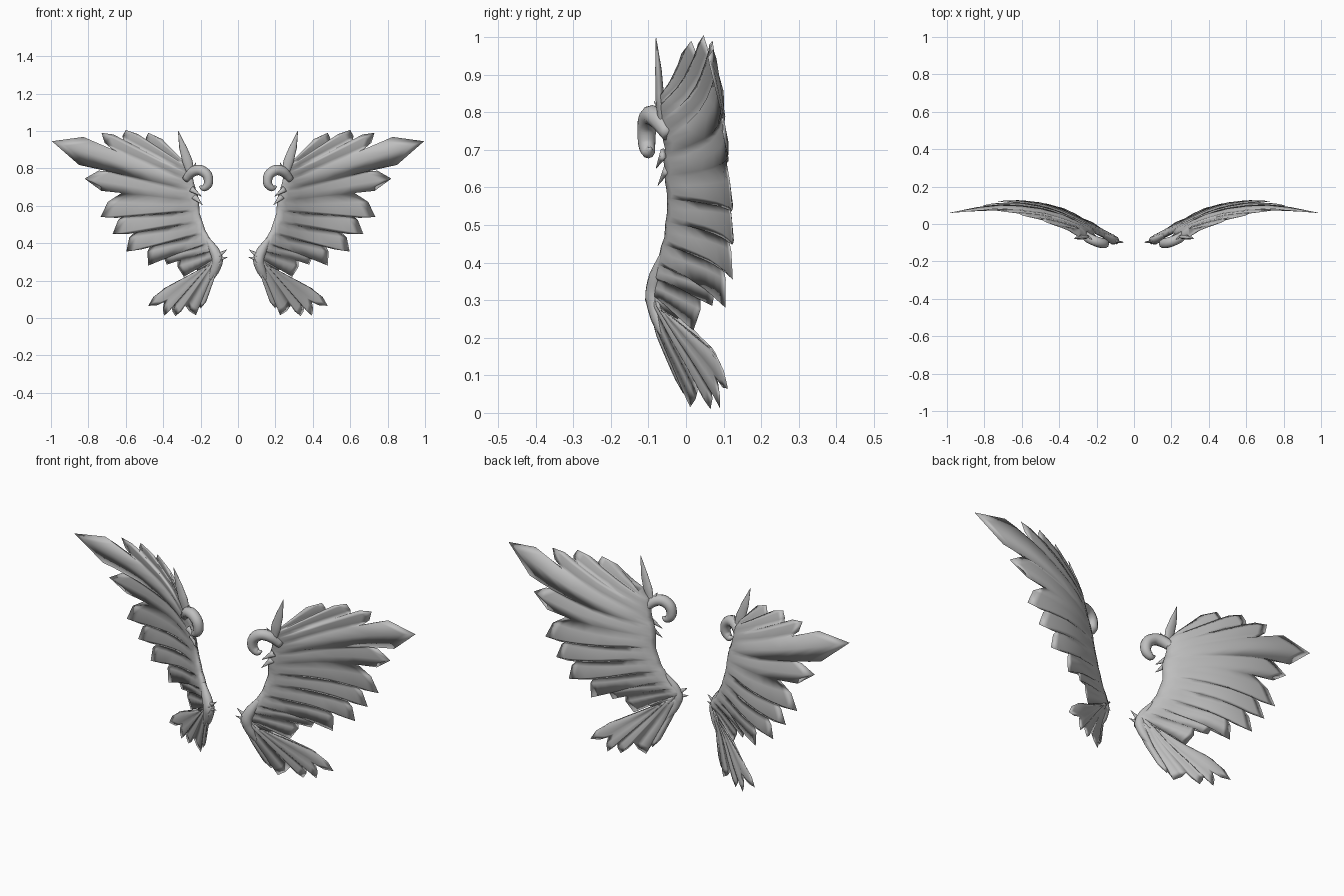
import bpy, bmesh, math
from mathutils import Vector

if "Cube" in bpy.data.objects:
    bpy.data.objects.remove(bpy.data.objects["Cube"])

grey = bpy.data.materials.new("plain grey")
grey.diffuse_color = (0.52, 0.52, 0.52, 1)
grey.use_nodes = True
grey.node_tree.nodes["Principled BSDF"].inputs["Base Color"].default_value = grey.diffuse_color


def lerp_path(pts, t):
    """Point at fraction t of a polyline, segments counted evenly."""
    s = t * (len(pts) - 1)
    i = min(int(s), len(pts) - 2)
    return Vector(pts[i]).lerp(Vector(pts[i + 1]), s - i)


# front-to-back sweep of the wing, as depth over width
SWEEP = [(0.05, -0.11), (0.13, -0.07), (0.21, -0.025), (0.29, 0.02), (0.38, 0.07),
         (0.48, 0.105), (0.6, 0.125), (0.735, 0.128), (0.85, 0.11), (1.0, 0.075)]


def sweep(x):
    for (x0, y0), (x1, y1) in zip(SWEEP, SWEEP[1:]):
        if x <= x1:
            return y0 + (y1 - y0) * (x - x0) / (x1 - x0)
    return SWEEP[-1][1]


def wing_depth(x, z):
    t = max(0, (z - 0.35) / 0.65)
    return sweep(x) - 0.14 * (1.15 - x) * t * t


def plume_depth(x, z):
    return sweep(x) + 0.2 * max(0, 0.2 - z) * max(0, 1.2 - 2 * x)


def finish(name, rings):
    """Skin closed rings into a smooth capped body, mirrored to both sides."""
    bm = bmesh.new()
    loops = [[bm.verts.new(p) for p in ring] for ring in rings]
    n = len(loops[0])
    for a, b in zip(loops, loops[1:]):
        for j in range(n):
            k = (j + 1) % n
            bm.faces.new((a[j], a[k], b[k], b[j]))
    bm.faces.new(loops[0])
    bm.faces.new(loops[-1][::-1])
    bmesh.ops.recalc_face_normals(bm, faces=bm.faces)
    for f in bm.faces:
        f.smooth = True
    me = bpy.data.meshes.new(name)
    bm.to_mesh(me)
    bm.free()
    me.materials.append(grey)
    ob = bpy.data.objects.new(name, me)
    bpy.context.collection.objects.link(ob)
    ob.modifiers.new("mirror", 'MIRROR')
    return ob


ROWS = [0, 0.03, 0.1, 0.22, 0.36, 0.5, 0.64, 0.78, 0.9, 1]
THICK = [0, 0.016, 0.024, 0.02, 0.014, 0.011, 0.009, 0.007, 0.004, 0]


def feather_fan(name, spine, edge, depth, scale=1.0, bulge=0.14):
    """Thin sheet from spine to a feathered edge (valley, tip, valley, ...)."""
    cols = []
    for i, p in enumerate(edge):
        p = Vector(p)
        tip = i % 2 == 1
        cols.append((p, 1.0 if tip else 0.4))
        if i + 1 < len(edge):
            q = Vector(edge[i + 1])
            d = q - p
            out = Vector((-d.y, d.x)) * bulge     # leaf-shaped feather sides
            cols.append(((p + q) / 2 + out, 0.6))
    rings = []
    for c, (o, ridge) in enumerate(cols):
        s = lerp_path(spine, c / (len(cols) - 1))
        pts = [s.lerp(o, r) for r in ROWS]
        front, back = [], []
        for k, (p, r, h) in enumerate(zip(pts, ROWS, THICK)):
            h *= scale * (1 + (ridge - 1) * r)
            y = depth(p.x, p.y)
            front.append((p.x, y - h, p.y))
            if 0 < k < len(ROWS) - 1:
                back.append((p.x, y + h, p.y))
        rings.append(front + back[::-1])
    return finish(name, rings)


def tube(name, path, radii, flat=1.0, sides=10, steps=4):
    """Tapered rounded tube along a path, flattened in depth."""
    n = (len(path) - 1) * steps
    centres = [lerp_path(path, i / n) for i in range(n + 1)]
    for _ in range(3):
        centres[1:-1] = [(a + 2 * b + c) / 4 for a, b, c
                         in zip(centres, centres[1:], centres[2:])]
    rings = []
    for i, c in enumerate(centres):
        d = (centres[min(i + 1, n)] - centres[max(i - 1, 0)]).normalized()
        u = d.cross(Vector((0, 1, 0))).normalized()
        v = d.cross(u) * flat
        r = lerp_path([(q, 0) for q in radii], i / n).x
        rings.append([c + (u * math.cos(a) + v * math.sin(a)) * r
                      for a in (math.tau * j / sides for j in range(sides))])
    return finish(name, rings)


# main wing: leading edge, then feather valleys and tips from top to bottom
feather_fan("wing",
            [(0.29, 0.84), (0.25, 0.79), (0.235, 0.72), (0.21, 0.64), (0.205, 0.56),
             (0.175, 0.47), (0.13, 0.39), (0.085, 0.34), (0.13, 0.28)],
            [(0.36, 0.89), (0.48, 0.99), (0.49, 0.93), (0.60, 1.005), (0.615, 0.94),
             (0.73, 0.99), (0.67, 0.90), (0.995, 0.945), (0.66, 0.785), (0.82, 0.745),
             (0.62, 0.67), (0.735, 0.54), (0.575, 0.575), (0.67, 0.45), (0.53, 0.485),
             (0.597, 0.355), (0.45, 0.42), (0.48, 0.28), (0.395, 0.37), (0.38, 0.285),
             (0.325, 0.34), (0.29, 0.22), (0.25, 0.31), (0.215, 0.25), (0.18, 0.29)],
            wing_depth)

# lower plume hanging from the wing root
feather_fan("lower_plume",
            [(0.16, 0.28), (0.12, 0.32), (0.085, 0.32)],
            [(0.28, 0.2), (0.38, 0.165), (0.41, 0.145), (0.48, 0.065), (0.395, 0.085),
             (0.395, 0.012), (0.355, 0.065), (0.335, 0.01), (0.285, 0.07),
             (0.225, 0.015), (0.215, 0.08), (0.2, 0.05), (0.155, 0.135)],
            plume_depth, scale=0.9, bulge=0.1)

# curled hook at the wing joint
tube("joint_hook",
     [(0.28, -0.045, 0.74), (0.245, -0.075, 0.785), (0.2, -0.095, 0.795),
      (0.16, -0.105, 0.765), (0.155, -0.105, 0.715), (0.185, -0.1, 0.69),
      (0.205, -0.095, 0.705)],
     [0.02, 0.027, 0.028, 0.027, 0.024, 0.018, 0.004])

# upright spike above the joint
tube("joint_spike",
     [(0.25, -0.065, 0.76), (0.27, -0.07, 0.84), (0.295, -0.073, 0.91), (0.32, -0.08, 1.0)],
     [0.018, 0.027, 0.02, 0.001], flat=0.45)

# small tufts along the leading edge and at the root
TUFTS = [((0.25, -0.06, 0.78), (0.225, -0.085, 0.83)),
         ((0.25, -0.06, 0.69), (0.195, -0.08, 0.65)),
         ((0.235, -0.05, 0.65), (0.19, -0.075, 0.605)),
         ((0.11, -0.09, 0.33), (0.06, -0.095, 0.365)),
         ((0.12, -0.09, 0.31), (0.055, -0.1, 0.325))]
for i, (a, b) in enumerate(TUFTS):
    tube(f"tuft_{i + 1}", [a, b], [0.017, 0.001], flat=0.6, sides=8)

# rounded root joining wing and plume
tube("wing_root",
     [(0.17, -0.055, 0.43), (0.125, -0.08, 0.36), (0.105, -0.088, 0.31),
      (0.125, -0.075, 0.25), (0.16, -0.05, 0.18)],
     [0.012, 0.026, 0.03, 0.024, 0.006], flat=0.8)
